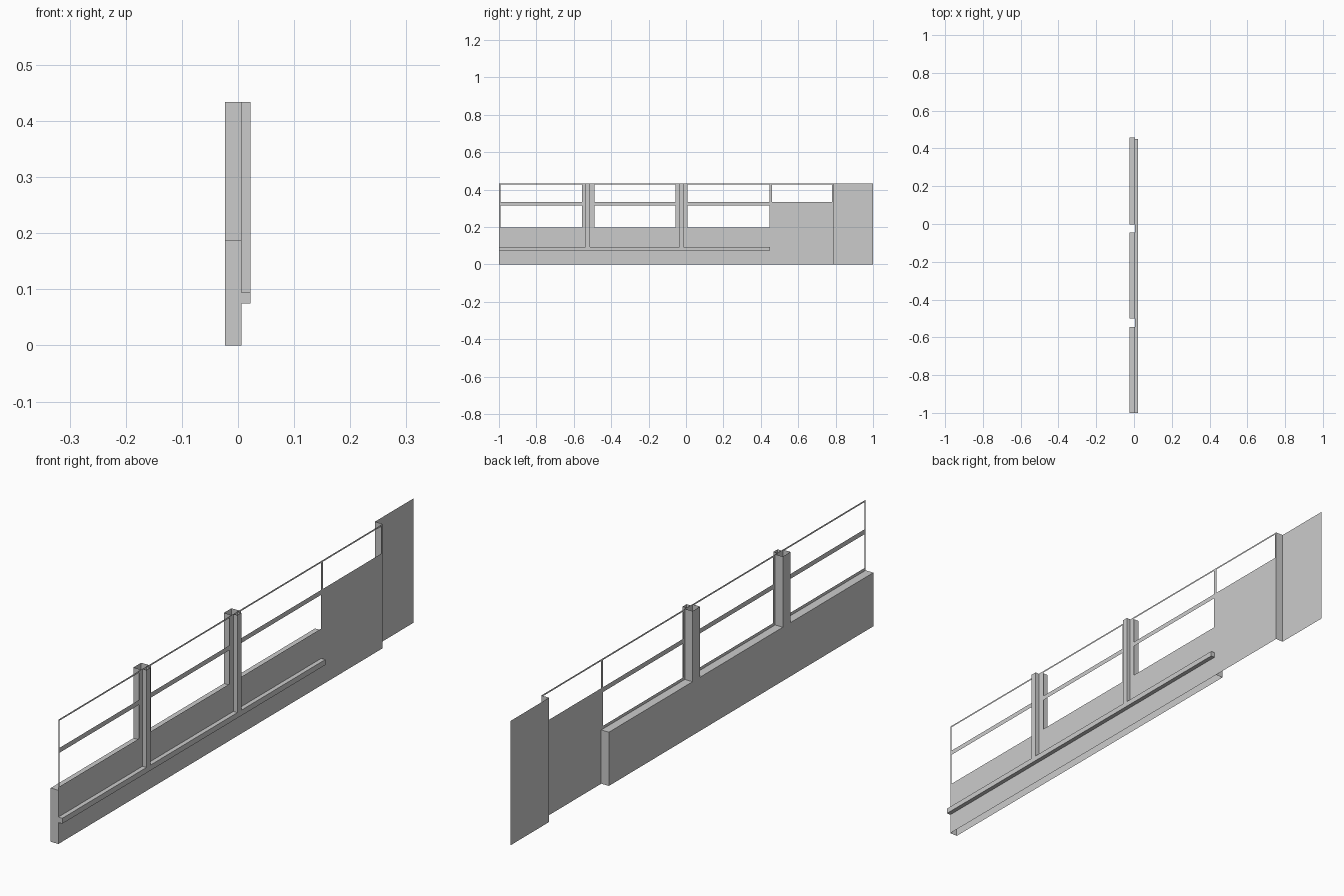
import bpy
import bmesh

cube = bpy.data.objects.get("Cube")
if cube:
    bpy.data.objects.remove(cube, do_unlink=True)

grey = bpy.data.materials.new("light_grey")
grey.use_nodes = True
colour = (0.6, 0.6, 0.6, 1)
grey.diffuse_color = colour
grey.node_tree.nodes["Principled BSDF"].inputs["Base Color"].default_value = colour

BACK, FRONT, RAIL = -0.023, 0.0066, 0.022   # depth planes
TOP, LEDGE, SILL = 0.434, 0.1875, 0.198     # heights
END = 0.788                                 # where the end plate starts
LIP = 0.011                                 # panel overlap round each window


def finish(name, bm):
    bmesh.ops.remove_doubles(bm, verts=bm.verts, dist=1e-5)
    mesh = bpy.data.meshes.new(name)
    bm.to_mesh(mesh)
    bm.free()
    mesh.materials.append(grey)
    obj = bpy.data.objects.new(name, mesh)
    bpy.context.collection.objects.link(obj)


def face(bm, points):
    bm.faces.new([bm.verts.new(p) for p in points])


def box(name, low, high, open_top=False):
    bm = bmesh.new()
    bmesh.ops.create_cube(bm, size=1)
    for v in bm.verts:
        v.co = [high[i] if v.co[i] > 0 else low[i] for i in range(3)]
    if open_top:
        lids = [f for f in bm.faces if f.normal.z > 0.9]
        bmesh.ops.delete(bm, geom=lids, context="FACES_ONLY")
    finish(name, bm)


# Front panel: a sheet with window openings, leaving thin rails
windows = [(-0.993, -0.555), (-0.49, -0.056), (0.008, 0.447)]
mid_low, mid_high, top_low = 0.316, 0.333, 0.428
holes = []
for a, b in windows:
    holes += [(a, b, SILL, mid_low), (a, b, mid_high, top_low)]
holes.append((0.46, 0.781, mid_high, top_low))
ys = sorted({-1, END} | {y for h in holes for y in h[:2]})
zs = sorted({0, TOP} | {z for h in holes for z in h[2:]})
bm = bmesh.new()
for y0, y1 in zip(ys, ys[1:]):
    for z0, z1 in zip(zs, zs[1:]):
        y, z = (y0 + y1) / 2, (z0 + z1) / 2
        if not any(a < y < b and c < z < d for a, b, c, d in holes):
            face(bm, [(FRONT, y0, z0), (FRONT, y1, z0), (FRONT, y1, z1), (FRONT, y0, z1)])
finish("front_panel", bm)

# Rear shell: low wall rising into two hollow posts, open above and below
outline = [(-1, 0), (-1, LEDGE)]
for (_, left), (right, _) in zip(windows, windows[1:]):
    p, q = left + LIP, right - LIP
    outline += [(p, LEDGE), (p, TOP), (q, TOP), (q, LEDGE)]
wall_end = windows[-1][1] + LIP
outline += [(wall_end, LEDGE), (wall_end, 0)]
bm = bmesh.new()
face(bm, [(BACK, y, z) for y, z in outline])
for a, b in zip(outline, outline[1:]):
    if a[1] == b[1] == TOP:
        continue
    face(bm, [(BACK, *b), (BACK, *a), (FRONT, *a), (FRONT, *b)])
finish("rear_wall_and_posts", bm)

# End plate, set back behind a narrow return
bm = bmesh.new()
face(bm, [(BACK, END, 0), (FRONT, END, 0), (FRONT, END, TOP), (BACK, END, TOP)])
face(bm, [(BACK, END, 0), (BACK, END, TOP), (BACK, 1, TOP), (BACK, 1, 0)])
finish("end_plate", bm)

# Long rub rail and the upright channels standing on it
rail_low, rail_high = 0.075, 0.094
box("side_rail", (FRONT, -1, rail_low), (RAIL, 0.45, rail_high))
for i, y in enumerate((-0.525, -0.024)):
    box(f"upright_{i + 1}", (FRONT, y - LIP, rail_high), (RAIL, y + LIP, TOP), open_top=True)
